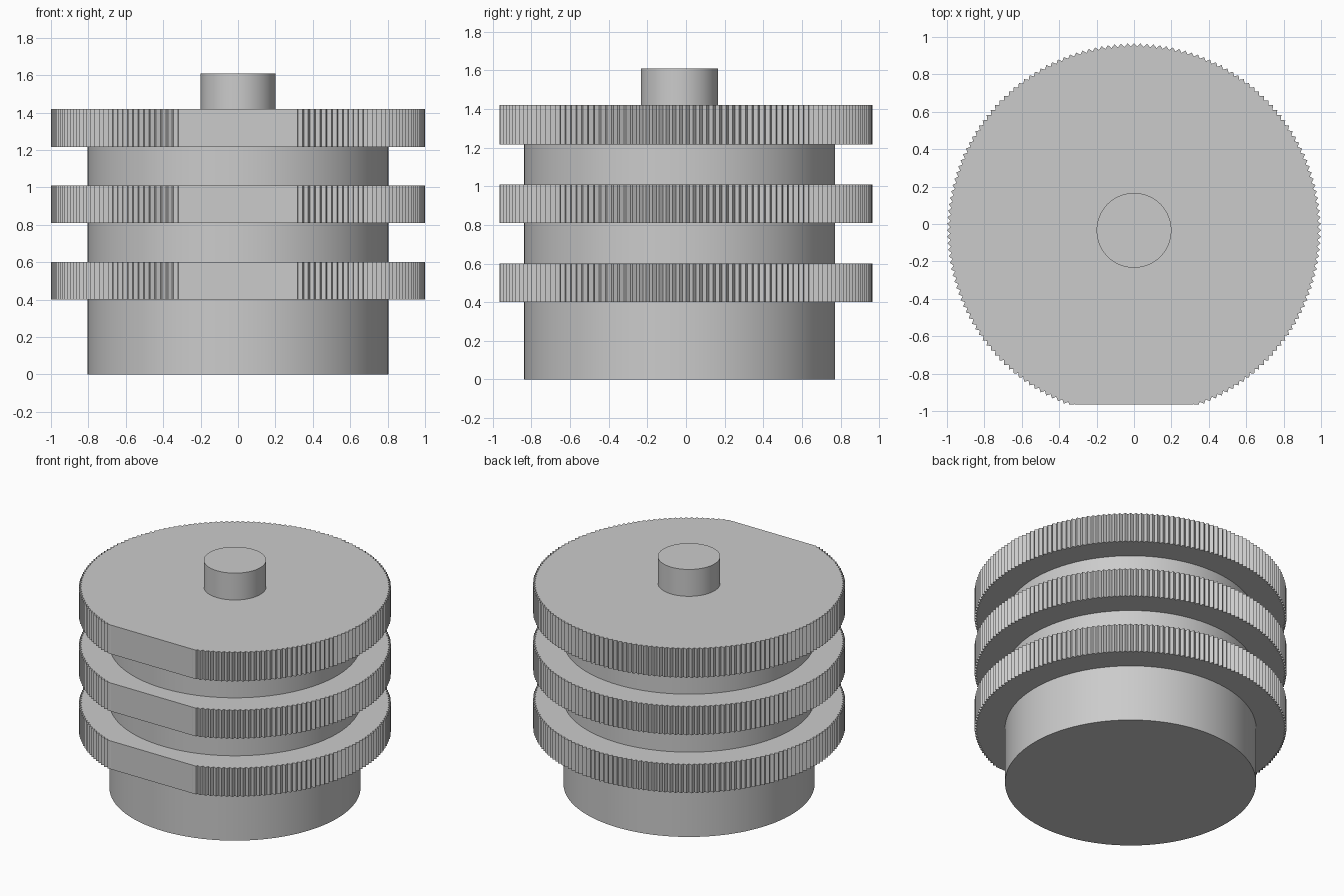
import bpy, bmesh, math

cube = bpy.data.objects.get("Cube")
if cube:
    bpy.data.objects.remove(cube, do_unlink=True)

CENTRE_Y = -0.034
TEETH = 180
TIP, ROOT = 1.0, 0.982
FLAT = -0.931          # front flat, measured from the axis

grey = bpy.data.materials.new("grey")
grey.use_nodes = True
grey.diffuse_color = (0.6, 0.6, 0.6, 1)
grey.node_tree.nodes["Principled BSDF"].inputs["Base Color"].default_value = grey.diffuse_color


def add_object(name, bm, z):
    mesh = bpy.data.meshes.new(name)
    bmesh.ops.recalc_face_normals(bm, faces=bm.faces)
    bm.to_mesh(mesh)
    bm.free()
    mesh.materials.append(grey)
    obj = bpy.data.objects.new(name, mesh)
    obj.location = (0, CENTRE_Y, z)
    bpy.context.collection.objects.link(obj)
    return obj


def cylinder(name, radius, low, high):
    bpy.ops.mesh.primitive_cylinder_add(vertices=128, radius=radius, depth=high - low,
                                        location=(0, CENTRE_Y, (low + high) / 2))
    obj = bpy.context.object
    obj.name = name
    obj.data.materials.append(grey)
    bpy.ops.object.shade_smooth_by_angle(angle=math.radians(30))


def toothed_disc(name, low, high):
    bm = bmesh.new()
    # Sharp triangular teeth around the rim
    rim = []
    for i in range(TEETH * 2):
        a = math.pi * i / TEETH
        r = ROOT if i % 2 else TIP
        rim.append(bm.verts.new((r * math.cos(a), r * math.sin(a), 0)))
    face = bm.faces.new(rim)
    side = bmesh.ops.extrude_face_region(bm, geom=[face])
    top = [v for v in side["geom"] if isinstance(v, bmesh.types.BMVert)]
    bmesh.ops.translate(bm, verts=top, vec=(0, 0, high - low))
    # Front flat
    cut = bmesh.ops.bisect_plane(bm, geom=bm.verts[:] + bm.edges[:] + bm.faces[:],
                                 plane_co=(0, FLAT, 0), plane_no=(0, -1, 0), clear_outer=True)
    edges = [e for e in cut["geom_cut"] if isinstance(e, bmesh.types.BMEdge)]
    bmesh.ops.holes_fill(bm, edges=edges, sides=0)
    add_object(name, bm, low)


# Stepped body between the discs, and the pin on top
cylinder("base_drum", 0.805, 0.0, 0.4)
cylinder("lower_neck", 0.805, 0.6, 0.81)
cylinder("upper_neck", 0.805, 1.01, 1.215)
cylinder("top_pin", 0.2, 1.42, 1.61)

toothed_disc("lower_disc", 0.4, 0.6)
toothed_disc("middle_disc", 0.81, 1.01)
toothed_disc("top_disc", 1.215, 1.42)
